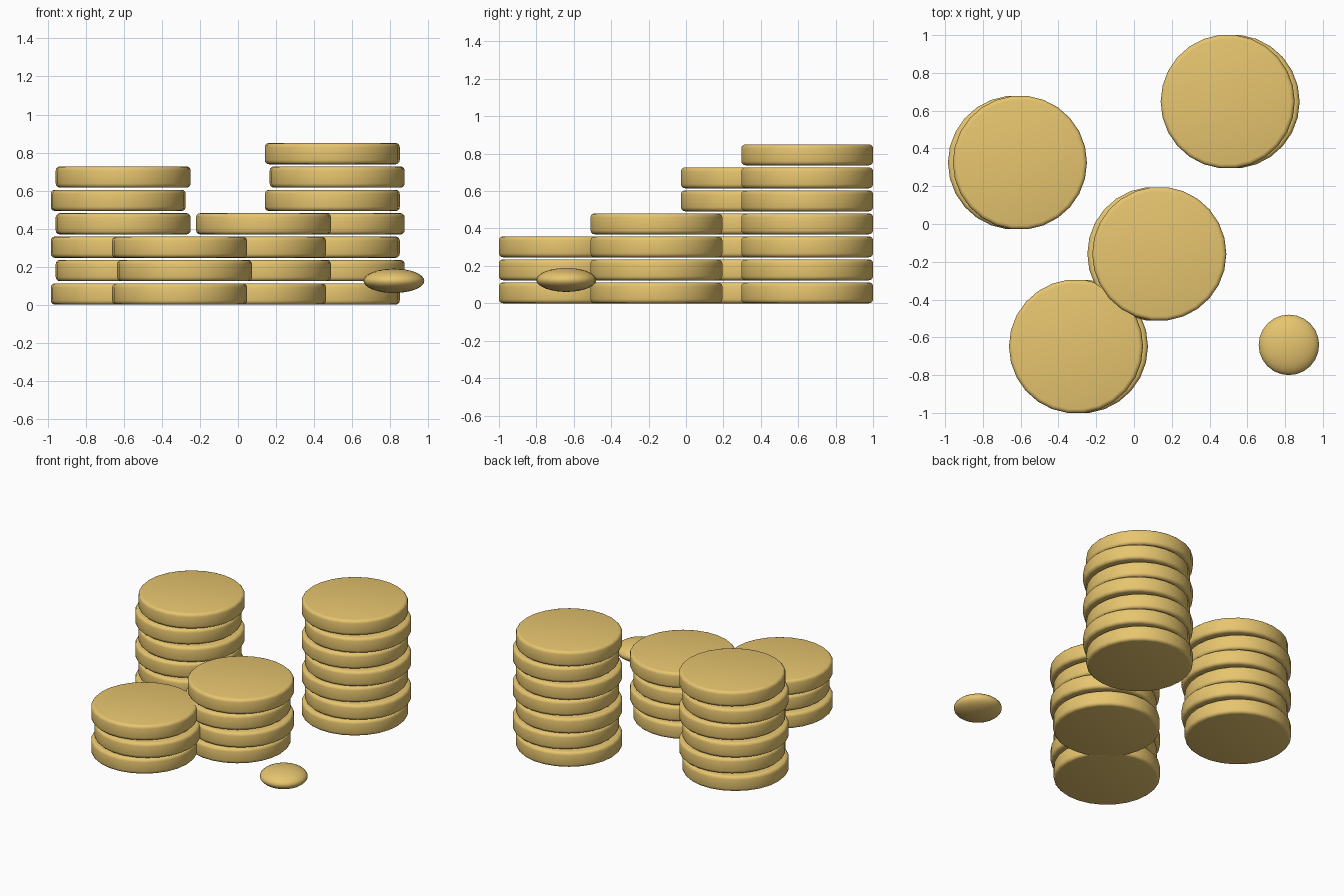
import bpy

if "Cube" in bpy.data.objects:
    bpy.data.objects.remove(bpy.data.objects["Cube"])

gold = bpy.data.materials.new("gold")
gold.diffuse_color = (0.80, 0.56, 0.16, 1)
gold.use_nodes = True
gold.node_tree.nodes["Principled BSDF"].inputs["Base Color"].default_value = gold.diffuse_color

RADIUS, THICK, STEP, SHIFT = 0.355, 0.112, 0.123, 0.026


def finish(obj, name):
    obj.name = name
    obj.data.materials.append(gold)


def coin(name, x, y, z):
    # disc with rounded rims, a corner pointing along x
    bpy.ops.mesh.primitive_cylinder_add(vertices=26, radius=RADIUS, depth=THICK,
                                        location=(x, y, z + THICK / 2))
    obj = bpy.context.object
    # turn the mesh a quarter so the corners lie on the x axis
    obj.rotation_euler.z = 1.5707963
    finish(obj, name)
    bevel = obj.modifiers.new("rounded_rim", 'BEVEL')
    bevel.width = 0.022
    bevel.segments = 3
    bevel.limit_method = 'ANGLE'
    bevel.angle_limit = 0.8
    bpy.ops.object.modifier_apply(modifier=bevel.name)
    bpy.ops.object.shade_smooth_by_angle(angle=0.6)


# stacks: name, x, y, number of coins; every second coin is nudged sideways
stacks = [
    ("back_right_coin", 0.496, 0.648, 7),
    ("left_coin", -0.63, 0.325, 6),
    ("middle_coin", 0.108, -0.158, 4),
    ("front_coin", -0.307, -0.648, 3),
]
for name, x, y, count in stacks:
    for i in range(count):
        coin(f"{name}_{i + 1}", x + SHIFT * (i % 2), y, i * STEP)

# loose flattened nugget
bpy.ops.mesh.primitive_uv_sphere_add(segments=24, ring_count=16, radius=1,
                                     location=(0.82, -0.64, 0.125))
nugget = bpy.context.object
nugget.scale = (0.16, 0.16, 0.064)
finish(nugget, "loose_nugget")
bpy.ops.object.shade_smooth()
